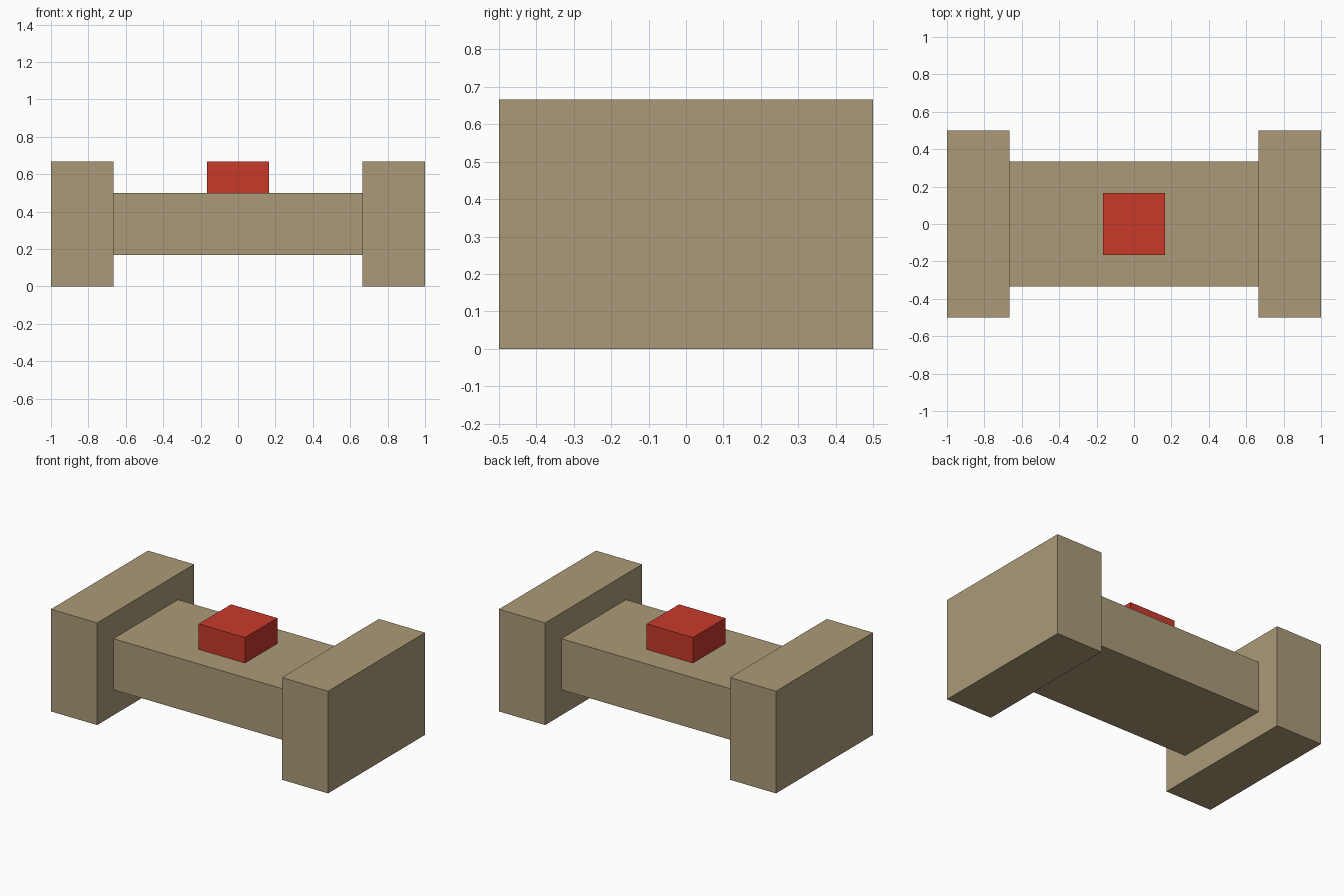
import bpy
import bmesh
from mathutils import Matrix, Vector

if "Cube" in bpy.data.objects:
    bpy.data.objects.remove(bpy.data.objects["Cube"])

U = 1 / 6  # module that every part is sized by


def material(name, color):
    mat = bpy.data.materials.new(name)
    mat.diffuse_color = (*color, 1)
    mat.use_nodes = True
    mat.node_tree.nodes["Principled BSDF"].inputs["Base Color"].default_value = mat.diffuse_color
    return mat


def box(name, low, high, mat):
    """Flat-faced box between two corners given in modules."""
    low, high = Vector(low) * U, Vector(high) * U
    bm = bmesh.new()
    bmesh.ops.create_cube(bm, size=1, matrix=Matrix.Translation((low + high) / 2)
                          @ Matrix.Diagonal((*(high - low), 1)))
    mesh = bpy.data.meshes.new(name)
    bm.to_mesh(mesh)
    bm.free()
    mesh.materials.append(mat)
    obj = bpy.data.objects.new(name, mesh)
    bpy.context.collection.objects.link(obj)
    return obj


tan = material("tan", (0.407, 0.323, 0.188))
red = material("red", (0.578, 0.041, 0.024))

# Upright end blocks
box("left_end_block", (-6, -3, 0), (-4, 3, 4), tan)
box("right_end_block", (4, -3, 0), (6, 3, 4), tan)

# Raised crossbeam between the ends
box("crossbeam", (-4, -2, 1), (4, 2, 3), tan)

# Red button on top of the beam
box("button", (-1, -1, 3), (1, 1, 4), red)
